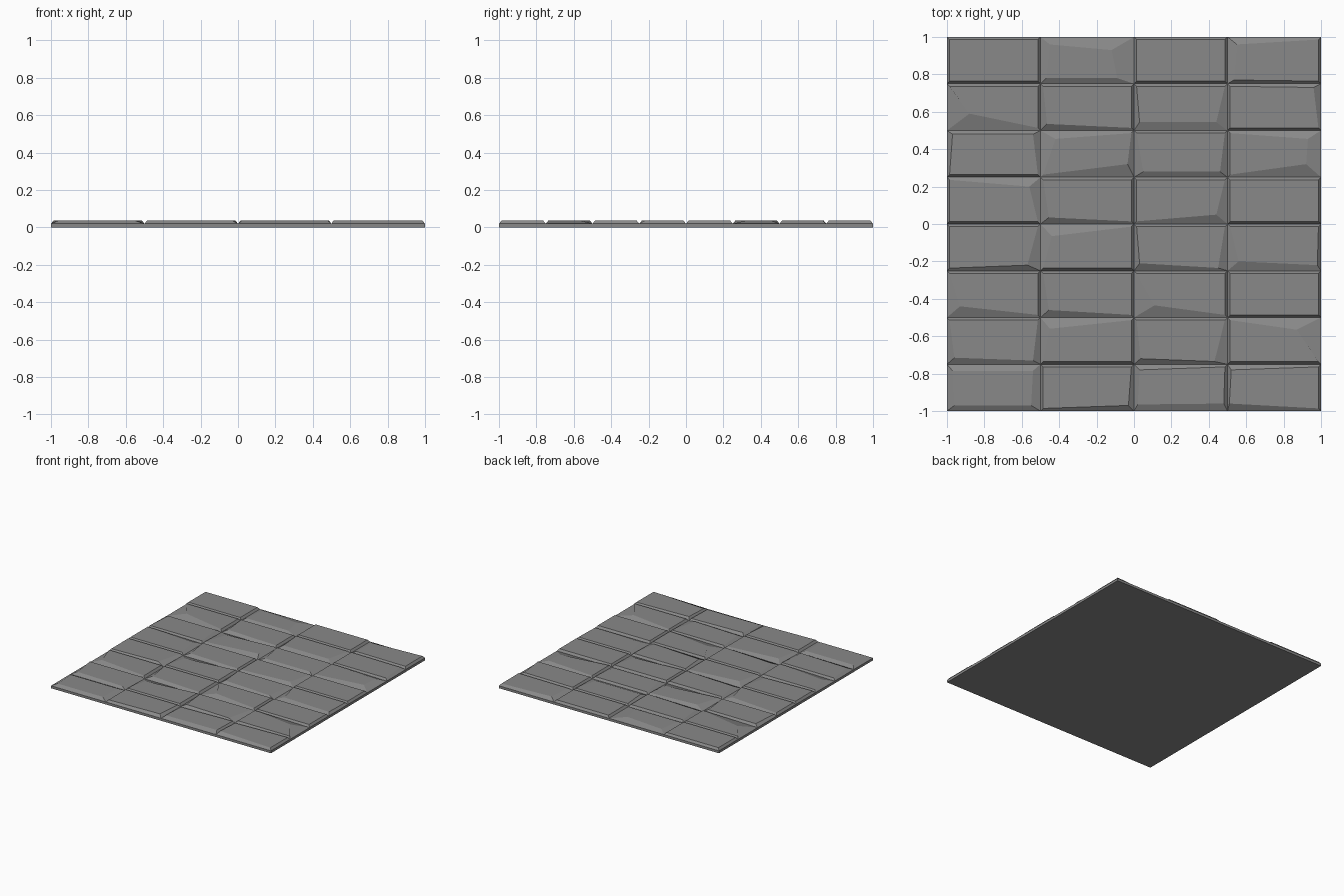
import bpy

if "Cube" in bpy.data.objects:
    bpy.data.objects.remove(bpy.data.objects["Cube"])

COLS, ROWS = 4, 8
W, D = 0.5, 0.25            # tile cell size
RIM, TOP = 0.02, 0.037      # height of groove bottom and of tile tops
DEF = 1.4                   # normal chamfer width, in hundredths

stone = bpy.data.materials.new("grey stone")
stone.diffuse_color = (0.25, 0.25, 0.25, 1)
stone.use_nodes = True
stone.node_tree.nodes["Principled BSDF"].inputs["Base Color"].default_value = stone.diffuse_color

# Hand-cut corners: (row from back, column) -> chamfer (x, y) in hundredths
CUTS = {
    (0, 1): dict(tl=(5, 4), tr=(12, 7), bl=(3, 3), br=(9, 3)),
    (0, 3): dict(tl=(5, 4), bl=(3.5, 2)),
    (1, 0): dict(bl=(12, 9)),
    (1, 1): dict(bl=(3.5, 3.5)),
    (1, 2): dict(bl=(3, 4.5), br=(6, 4.5)),
    (1, 3): dict(tr=(4, 2)),
    (2, 0): dict(tl=(3, 2), tr=(4, 2)),
    (2, 1): dict(tl=(8, 4.5), br=(3.5, 7)),
    (2, 2): dict(bl=(5, 3), br=(4, 3)),
    (2, 3): dict(tr=(7, 4.5), br=(8, 7)),
    (3, 0): dict(tr=(6, 5)),
    (3, 1): dict(bl=(4.5, 3.5)),
    (3, 2): dict(br=(6, 5)),
    (4, 0): dict(br=(7, 3)),
    (4, 1): dict(tl=(6, 6.5)),
    (4, 2): dict(bl=(3, 4), br=(5, 1.5)),
    (4, 3): dict(bl=(6, 5), br=(2, 3)),
    (5, 0): dict(bl=(7, 6)),
    (5, 1): dict(bl=(4.5, 4)),
    (5, 2): dict(bl=(11, 6.5)),
    (6, 0): dict(bl=(4, 3.5), br=(4, 2)),
    (6, 1): dict(tl=(5, 6)),
    (6, 2): dict(bl=(3.5, 3), br=(7, 1.5)),
    (6, 3): dict(tr=(13, 6.5)),
    (7, 0): dict(tl=(3, 3.5), tr=(4, 3.5), bl=(4, 3), br=(5, 3)),
    (7, 1): dict(br=(3, 3)),
    (7, 2): dict(tl=(3, 3), bl=(2, 3.5), br=(2, 4)),
    (7, 3): dict(tl=(2, 3), bl=(1, 4)),
}

CORNERS = (("bl", 0, 0), ("br", 1, 0), ("tr", 1, 1), ("tl", 0, 1))


def make(name, verts, faces):
    mesh = bpy.data.meshes.new(name)
    mesh.from_pydata(verts, [], faces)
    mesh.materials.append(stone)
    obj = bpy.data.objects.new(name, mesh)
    bpy.context.collection.objects.link(obj)


SIDES = [(i, (i + 1) % 4, (i + 1) % 4 + 4, i + 4) for i in range(4)]

# Backing slab (open on top, where the tiles close it)
sq = [(-1, -1), (1, -1), (1, 1), (-1, 1)]
make("backing_slab", [(x, y, z) for z in (0, RIM) for x, y in sq],
     [(3, 2, 1, 0)] + SIDES)

# Chamfered tiles
for r in range(ROWS):
    for c in range(COLS):
        x0, y0 = -1 + c * W, 1 - (r + 1) * D
        cuts = CUTS.get((r, c), {})
        rim, top = [], []
        for key, i, j in CORNERS:
            dx, dy = cuts.get(key, (DEF, DEF))
            x, y = x0 + i * W, y0 + j * D
            rim.append((x, y, RIM))
            top.append((x + (1 - 2 * i) * dx / 100, y + (1 - 2 * j) * dy / 100, TOP))
        make(f"tile_{r}_{c}", rim + top, SIDES + [(4, 5, 6, 7)])
